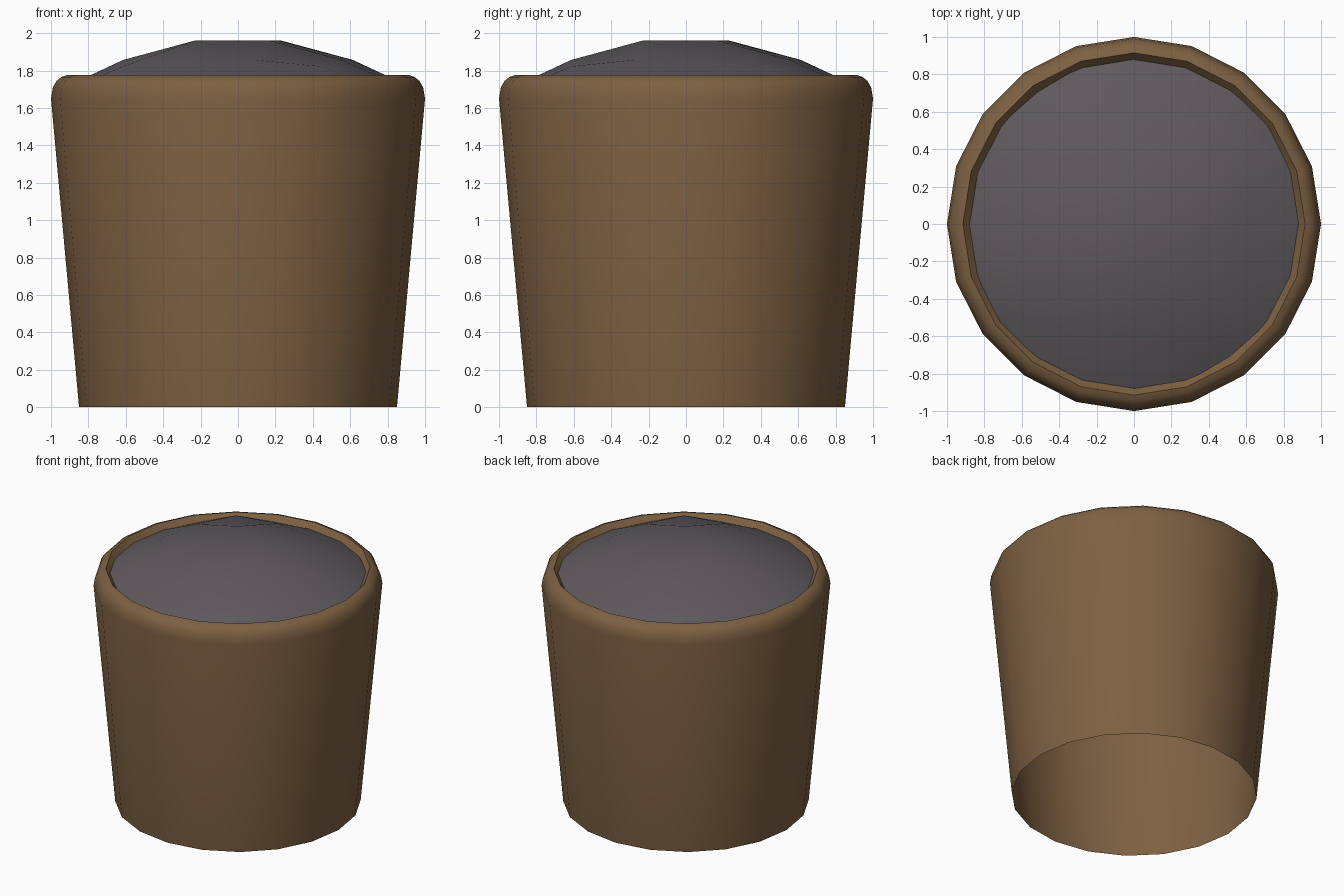
import bpy, math

if "Cube" in bpy.data.objects:
    bpy.data.objects.remove(bpy.data.objects["Cube"])

N = 20  # sides of the pot


def material(name, rgb):
    m = bpy.data.materials.new(name)
    m.diffuse_color = (*rgb, 1)
    m.use_nodes = True
    m.node_tree.nodes["Principled BSDF"].inputs["Base Color"].default_value = m.diffuse_color
    return m


def make_object(name, verts, faces, mat):
    me = bpy.data.meshes.new(name)
    me.from_pydata(verts, [], faces)
    me.materials.append(mat)
    ob = bpy.data.objects.new(name, me)
    bpy.context.collection.objects.link(ob)
    bpy.ops.object.select_all(action='DESELECT')
    ob.select_set(True)
    bpy.context.view_layer.objects.active = ob
    bpy.ops.object.shade_smooth_by_angle(angle=math.radians(35))
    return ob


brown = material("clay_brown", (0.205, 0.119, 0.055))
grey = material("soil_grey", (0.112, 0.100, 0.110))

# Pot: open-bottomed tapered wall with rounded rim and inward lip
profile = [(0.85, 0), (1.0, 1.65), (0.99, 1.71), (0.97, 1.745),
           (0.945, 1.765), (0.915, 1.775), (0.88, 1.733), (0.85, 1.697)]
verts = [(r * math.cos(math.tau * i / N), r * math.sin(math.tau * i / N), z)
         for r, z in profile for i in range(N)]
faces = [(k * N + i, k * N + (i + 1) % N, (k + 1) * N + (i + 1) % N, (k + 1) * N + i)
         for k in range(len(profile) - 1) for i in range(N)]
make_object("pot", verts, faces, brown)

# Soil: a circle filled with a 5 x 5 grid, raised into a mound
R = 0.95
C = R * math.sqrt(0.5)


def side(t):
    a = math.radians(-45 + 90 * t)
    return R * math.cos(a), R * math.sin(a)


def grid_point(i, j):
    u, v = i / 5, j / 5
    (rx, ry), (tw, tx) = side(v), side(u)
    x = (2 * u - 1) * rx + tx - C * (2 * u - 1)
    y = (2 * v - 1) * tw + ry - C * (2 * v - 1)
    if i in (0, 5) or j in (0, 5):
        z = 1.70
    else:
        z = (1.96, 1.857, 1.822)[(i in (1, 4)) + (j in (1, 4))]
    a = math.radians(-9)
    return (x * math.cos(a) - y * math.sin(a), x * math.sin(a) + y * math.cos(a), z)


verts = [grid_point(i, j) for j in range(6) for i in range(6)]
faces = [(j * 6 + i, j * 6 + i + 1, j * 6 + i + 7, j * 6 + i + 6)
         for j in range(5) for i in range(5)]
make_object("soil", verts, faces, grey)
